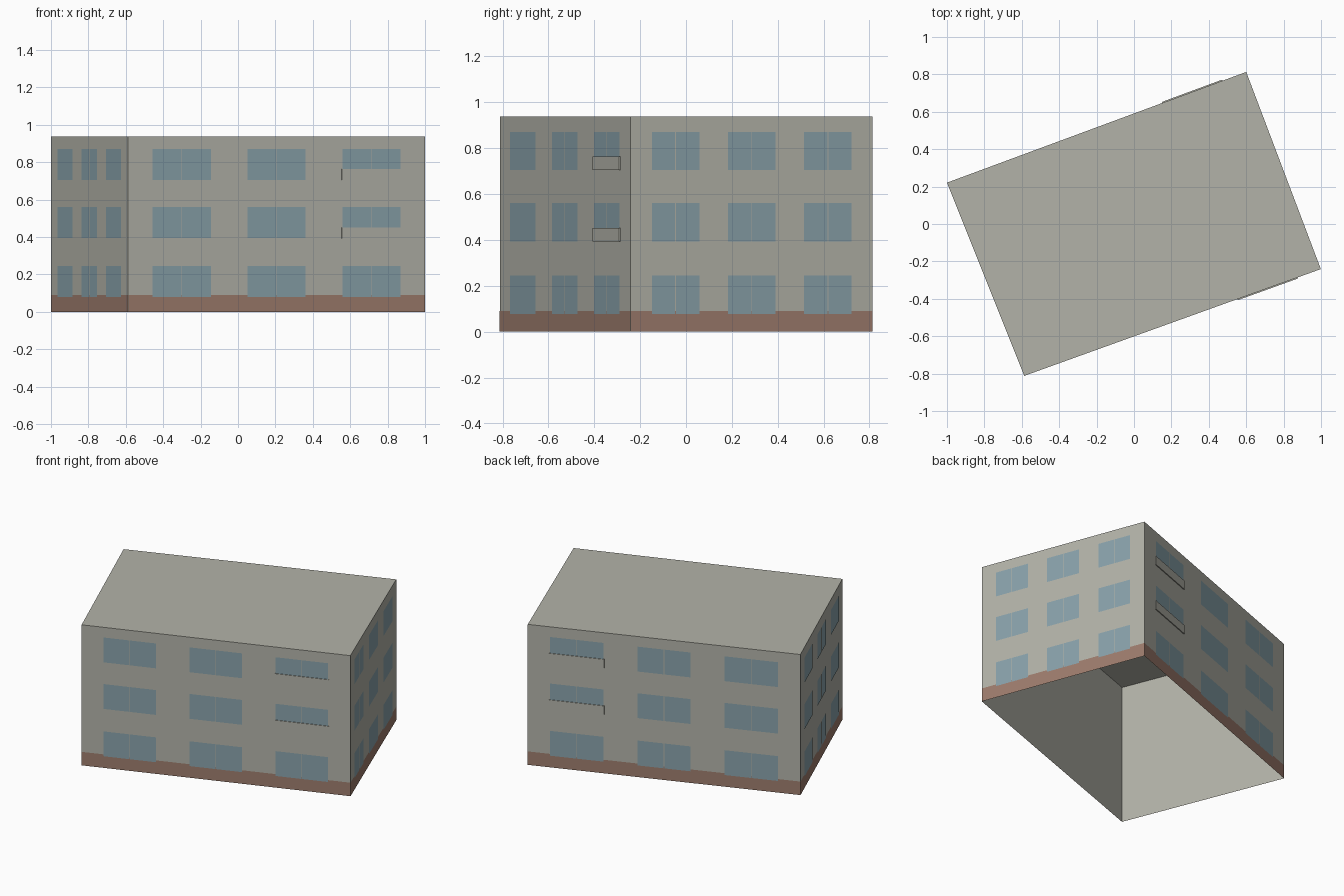
import bpy
from mathutils import Vector

cube = bpy.data.objects.get("Cube")
if cube:
    bpy.data.objects.remove(cube, do_unlink=True)


def material(name, colour):
    mat = bpy.data.materials.new(name)
    mat.use_nodes = True
    mat.diffuse_color = (*colour, 1)
    bsdf = next(n for n in mat.node_tree.nodes if n.type == 'BSDF_PRINCIPLED')
    bsdf.inputs["Base Color"].default_value = (*colour, 1)
    return mat


wall_grey = material("wall grey", (0.45, 0.45, 0.395))
glass_blue = material("glass blue", (0.25, 0.36, 0.405))
plinth_brown = material("plinth brown", (0.34, 0.203, 0.153))

# Footprint corners, counter-clockwise from the front left
corners = [Vector(p) for p in
           ((-0.587, -0.812, 0), (0.999, -0.241, 0), (0.6, 0.813, 0), (-1, 0.221, 0))]
HEIGHT, PLINTH = 0.938, 0.09
UP = Vector((0, 0, 1))
WINDOW_WIDTH, WINDOW_HEIGHT, GAP = 0.196, 0.166, 0.0035
SILLS = (0.078, 0.394, 0.705)


def make_object(name, verts, faces, mat):
    mesh = bpy.data.meshes.new(name)
    mesh.from_pydata(verts, [], faces)
    mesh.materials.append(mat)
    obj = bpy.data.objects.new(name, mesh)
    bpy.context.collection.objects.link(obj)
    return obj


class Panels:
    """Collects flat rectangles laid on the walls into one mesh."""

    def __init__(self):
        self.verts, self.faces = [], []

    def quad(self, points):
        n = len(self.verts)
        self.verts += points
        self.faces.append(tuple(range(n, n + 4)))

    def rect(self, side, u0, u1, z0, z1, out, boxed=False):
        a, b = corners[side], corners[(side + 1) % 4]
        normal = (b - a).cross(UP).normalized()
        base = [a.lerp(b, u) + UP * z
                for u, z in ((u0, z0), (u1, z0), (u1, z1), (u0, z1))]
        front = [p + normal * out for p in base]
        self.quad(front)
        if boxed:
            for i in range(4):
                j = (i + 1) % 4
                self.quad([base[i], base[j], front[j], front[i]])


# Wall shell with a flat roof, open underneath
shell = corners + [c + UP * HEIGHT for c in corners]
make_object("walls_and_roof", shell,
            [(i, (i + 1) % 4, (i + 1) % 4 + 4, i + 4) for i in range(4)] + [(4, 5, 6, 7)],
            wall_grey)

# Plinth band, two-pane windows and balcony fronts
plinth, windows, balconies = Panels(), Panels(), Panels()
for side in range(4):
    plinth.rect(side, 0, 1, 0, PLINTH, 0.001)
    step = 0.32 if side % 2 == 0 else 0.315
    length = (corners[(side + 1) % 4] - corners[side]).length
    half, gap = WINDOW_WIDTH / 2, GAP / 2 / length
    for column in range(3):
        mid = 0.5 + (column - 1) * step
        for floor, sill in enumerate(SILLS):
            top = sill + WINDOW_HEIGHT
            windows.rect(side, mid - half, mid - gap, sill, top, 0.002)
            windows.rect(side, mid + gap, mid + half, sill, top, 0.002)
            # Balconies sit next to the right-hand end wall on the upper floors
            if floor > 0 and (side, column) in ((0, 2), (2, 0)):
                balconies.rect(side, mid - half - 0.003, mid + half + 0.003,
                               sill - 0.001, sill + 0.058, 0.006, boxed=True)

for name, panels, mat in (("plinth_band", plinth, plinth_brown),
                          ("windows", windows, glass_blue),
                          ("balcony_fronts", balconies, wall_grey)):
    make_object(name, panels.verts, panels.faces, mat)
